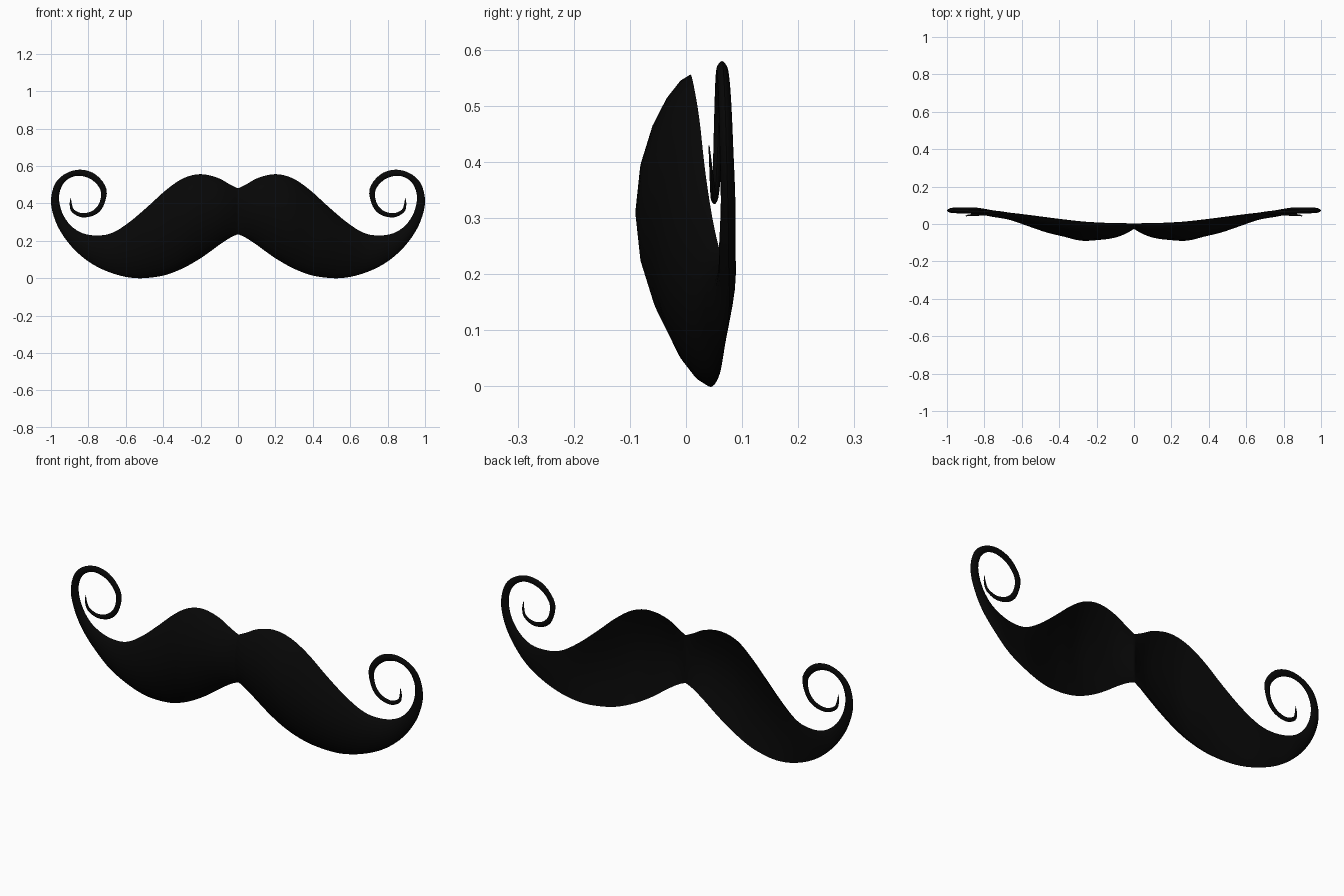
import bpy, bmesh, math

if "Cube" in bpy.data.objects:
    bpy.data.objects.remove(bpy.data.objects["Cube"])

# Stations along one half: upper/inner edge (x, z), lower/outer edge (x, z)
EDGES = [
    (0, .48, 0, .235), (.045, .502, .04, .217), (.11, .537, .10, .178),
    (.20, .556, .19, .113), (.29, .535, .28, .06), (.38, .475, .37, .022),
    (.48, .385, .45, .005), (.58, .30, .55, 0), (.67, .243, .66, .022),
    (.75, .228, .77, .07), (.83, .24, .86, .138), (.895, .282, .93, .22),
    (.94, .35, .978, .31), (.957, .43, 1, .41), (.94, .495, .978, .505),
    (.90, .535, .92, .56), (.845, .547, .84, .58), (.78, .525, .758, .552),
    (.735, .47, .703, .475), (.74, .405, .72, .385), (.775, .362, .765, .338),
    (.83, .347, .833, .325), (.875, .365, .887, .352), (.888, .395, .9, .392),
    (.893, .428, .895, .43)]
# Depth keys: station, rim y, bulge to the front, bulge to the back (negative = hollow)
DEPTH = [
    (0, .004, .03, 0), (1, .004, .055, -.02), (2, .005, .079, -.04), (3, .008, .094, -.05),
    (4, .014, .103, -.055), (6, .034, .08, -.035), (8, .06, .038, 0),
    (10, .077, .021, .011), (12, .075, .013, .013), (16, .064, .01, .01),
    (21, .05, .006, .006), (24, .041, .001, .001)]
SUB, SEG = 4, 10


def depth_at(s):
    for a, b in zip(DEPTH, DEPTH[1:]):
        if s <= b[0]:
            f = (s - a[0]) / (b[0] - a[0])
            return tuple(p + (q - p) * f for p, q in zip(a[1:], b[1:]))
    return DEPTH[-1][1:]


STATIONS = [e + depth_at(i) for i, e in enumerate(EDGES)]


def spline(s):
    """Catmull-Rom through the stations."""
    i = min(int(s), len(STATIONS) - 2)
    t = s - i
    P = [STATIONS[min(max(k, 0), len(STATIONS) - 1)] for k in range(i - 1, i + 3)]
    return [.5 * (2 * b + (c - a) * t + (2 * a - 5 * b + 4 * c - d) * t * t
                  + (3 * b - a - 3 * c + d) * t ** 3) for a, b, c, d in zip(*P)]


def section(bm, s):
    """Closed ring: domed front, hollow back that rounds out in the curl."""
    ux, uz, lx, lz, y, front, back = spline(s)
    ring = []
    for k in range(2 * SEG):
        a = math.pi * k / SEG
        t = (1 - math.cos(a)) / 2
        dome = max(math.sin(math.pi * t), 0)
        dy = -front * dome ** .65 if k <= SEG else back * dome ** (.65 if back > 0 else 1)
        ring.append(bm.verts.new((max(ux + (lx - ux) * t, 0), y + dy, uz + (lz - uz) * t)))
    return ring


# Loft one half
bm = bmesh.new()
count = (len(STATIONS) - 1) * SUB
rings = [section(bm, i / SUB) for i in range(count + 1)]
n = 2 * SEG
for a, b in zip(rings, rings[1:]):
    for k in range(n):
        bm.faces.new((a[k], a[(k + 1) % n], b[(k + 1) % n], b[k]))
bm.faces.new(rings[-1])
bmesh.ops.recalc_face_normals(bm, faces=bm.faces)
# Make sure the front of the dome faces -y
bm.faces.ensure_lookup_table()
if bm.faces[n * 12 + SEG // 2].normal.y > 0:
    bmesh.ops.reverse_faces(bm, faces=bm.faces)

mesh = bpy.data.meshes.new("moustache")
bm.to_mesh(mesh)
bm.free()
obj = bpy.data.objects.new("moustache", mesh)
bpy.context.collection.objects.link(obj)

# Black hair colour
mat = bpy.data.materials.new("black_hair")
mat.diffuse_color = (.002, .002, .002, 1)
mat.use_nodes = True
mat.node_tree.nodes["Principled BSDF"].inputs["Base Color"].default_value = mat.diffuse_color
mesh.materials.append(mat)

# Smooth shading and mirrored other half
bpy.context.view_layer.objects.active = obj
obj.select_set(True)
bpy.ops.object.shade_smooth_by_angle(angle=math.radians(40))
mirror = obj.modifiers.new("other_half", 'MIRROR')
mirror.use_axis[0] = True
mirror.merge_threshold = .0005
